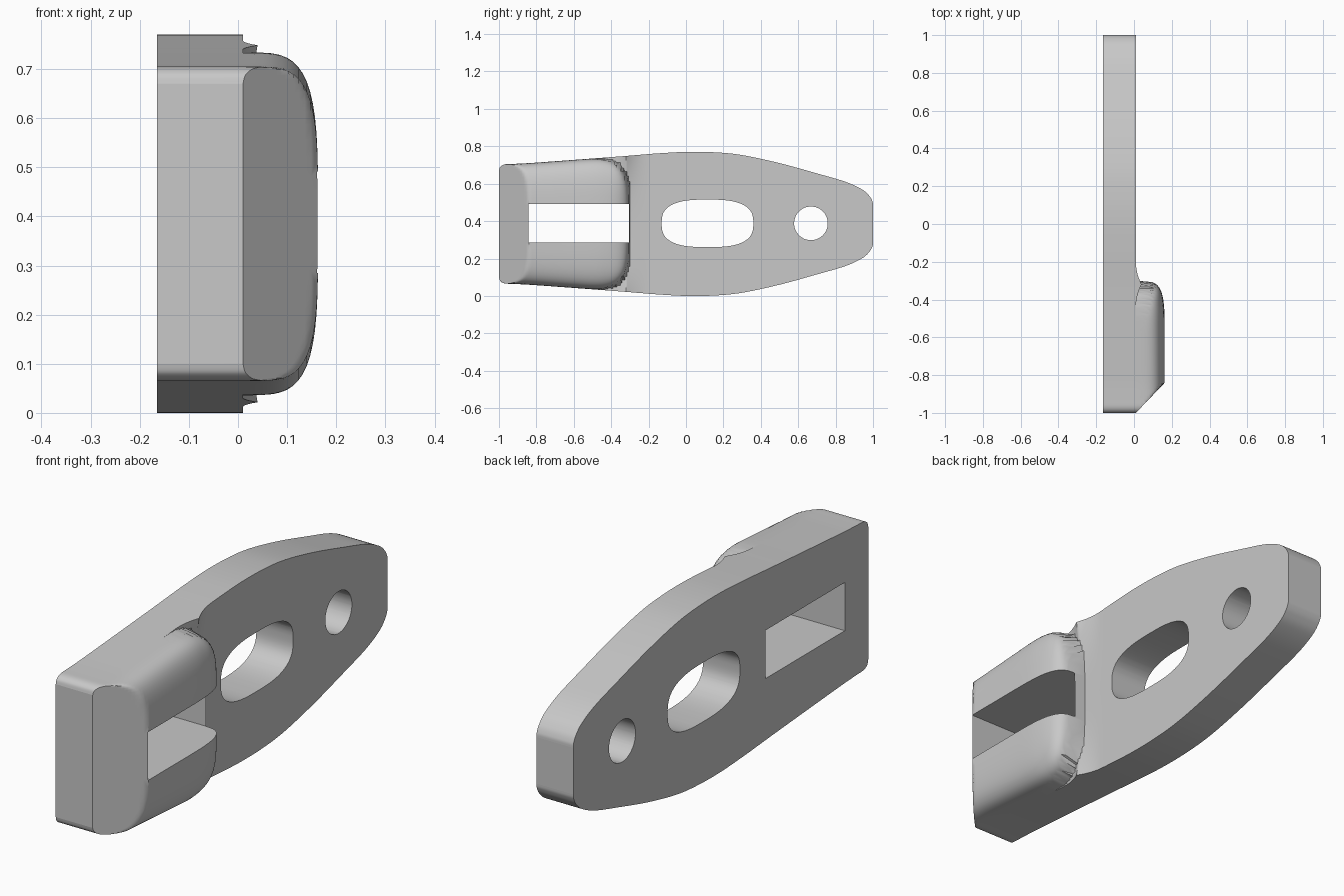
import bpy, bmesh, math

if "Cube" in bpy.data.objects:
    bpy.data.objects.remove(bpy.data.objects["Cube"])

MID, BACK, FACE, RISE = 0.385, -0.165, 0.01, 0.153

grey = bpy.data.materials.new("plain grey")
grey.use_nodes = True
grey.diffuse_color = (0.58, 0.58, 0.58, 1)
grey.node_tree.nodes["Principled BSDF"].inputs["Base Color"].default_value = (0.58, 0.58, 0.58, 1)

# Outline: position along the plate, half height of the plate
OUTLINE = [(-1, .285), (-.993, .305), (-.97, .318), (-.92, .321), (-.84, .325),
           (-.7, .335), (-.55, .346), (-.43, .355), (-.35, .361), (-.3, .365),
           (-.24, .37), (-.15, .377), (0, .385), (.15, .383), (.3, .368), (.5, .325),
           (.7, .27), (.85, .226), (.94, .185), (.98, .15), (.997, .12), (1, .1)]


def spline(points, steps):
    pts = [points[0]] + points + [points[-1]]
    out = []
    for a, b, c, d in zip(pts, pts[1:], pts[2:], pts[3:]):
        for i in range(steps):
            t = i / steps
            out.append([0.5 * (2*q + (r - p)*t + (2*p - 5*q + 4*r - s)*t*t
                               + (3*q - p - 3*r + s)*t**3)
                        for p, q, r, s in zip(a, b, c, d)])
    return out + [list(points[-1])]


def surface(y, t):
    """Raised boss: rounded sides and rear, chamfered front, soft rear fillet."""
    u = max(0, (y + 0.6) / 0.3)
    h = RISE * max(0, 1 - t**4 - u**4) ** 0.25
    h = min(h, RISE * (y + 1) / 0.16)
    fillet = 0.03 * t * t * max(0, 1 - abs(y + 0.32) / 0.12) ** 2
    return FACE + max(h, 0) + fillet


def finish(name, bm):
    bmesh.ops.recalc_face_normals(bm, faces=bm.faces)
    mesh = bpy.data.meshes.new(name)
    bm.to_mesh(mesh)
    bm.free()
    mesh.materials.append(grey)
    ob = bpy.data.objects.new(name, mesh)
    bpy.context.collection.objects.link(ob)
    return ob


# Plate and boss as one closed grid
N = 18
half = [1 - (1 - i / N) ** 3 for i in range(N + 1)]
cols = [-t for t in reversed(half[1:])] + half
bm = bmesh.new()
rings = []
for y, w in spline(OUTLINE, 7):
    front = [bm.verts.new((surface(y, t), y, MID + w * t)) for t in cols]
    rear = [bm.verts.new((BACK, y, MID + w * t)) for t in reversed(cols)]
    rings.append(front + rear)
for a, b in zip(rings, rings[1:]):
    for i in range(len(a)):
        j = (i + 1) % len(a)
        bm.faces.new((a[i], a[j], b[j], b[i]))
for ring in (rings[0], rings[-1]):
    for i in range(len(cols) - 1):
        bm.faces.new((ring[i], ring[i + 1], ring[-2 - i], ring[-1 - i]))
plate = finish("lever_plate", bm)


def cutter(name, cy, cz, ry, rz, power, count):
    bm = bmesh.new()
    verts = []
    for i in range(count):
        c, s = (f(2 * math.pi * (i + 0.5) / count) for f in (math.cos, math.sin))
        verts.append(bm.verts.new((-0.4, cy + ry * math.copysign(abs(c) ** (2 / power), c),
                                   cz + rz * math.copysign(abs(s) ** (2 / power), s))))
    face = bm.faces.new(verts)
    ext = bmesh.ops.extrude_face_region(bm, geom=[face])
    bmesh.ops.translate(bm, vec=(0.8, 0, 0),
                        verts=[v for v in ext["geom"] if isinstance(v, bmesh.types.BMVert)])
    ob = finish(name, bm)
    ob.hide_render = True
    return ob


# Openings through the plate
r2 = math.sqrt(2)
cutters = [
    cutter("slot_cutter", -0.573, 0.388, 0.2685 * r2, 0.1035 * r2, 2, 4),
    cutter("oval_cutter", 0.115, 0.388, 0.245, 0.127, 2.8, 72),
    cutter("round_cutter", 0.668, 0.388, 0.09, 0.09, 2, 48),
]
bpy.ops.object.select_all(action="DESELECT")
plate.select_set(True)
bpy.context.view_layer.objects.active = plate
for c in cutters:
    mod = plate.modifiers.new(c.name, "BOOLEAN")
    mod.operation, mod.solver, mod.object = "DIFFERENCE", "EXACT", c
    bpy.ops.object.modifier_apply(modifier=mod.name)
    bpy.data.objects.remove(c)
bpy.ops.object.shade_smooth_by_angle(angle=math.radians(40))
